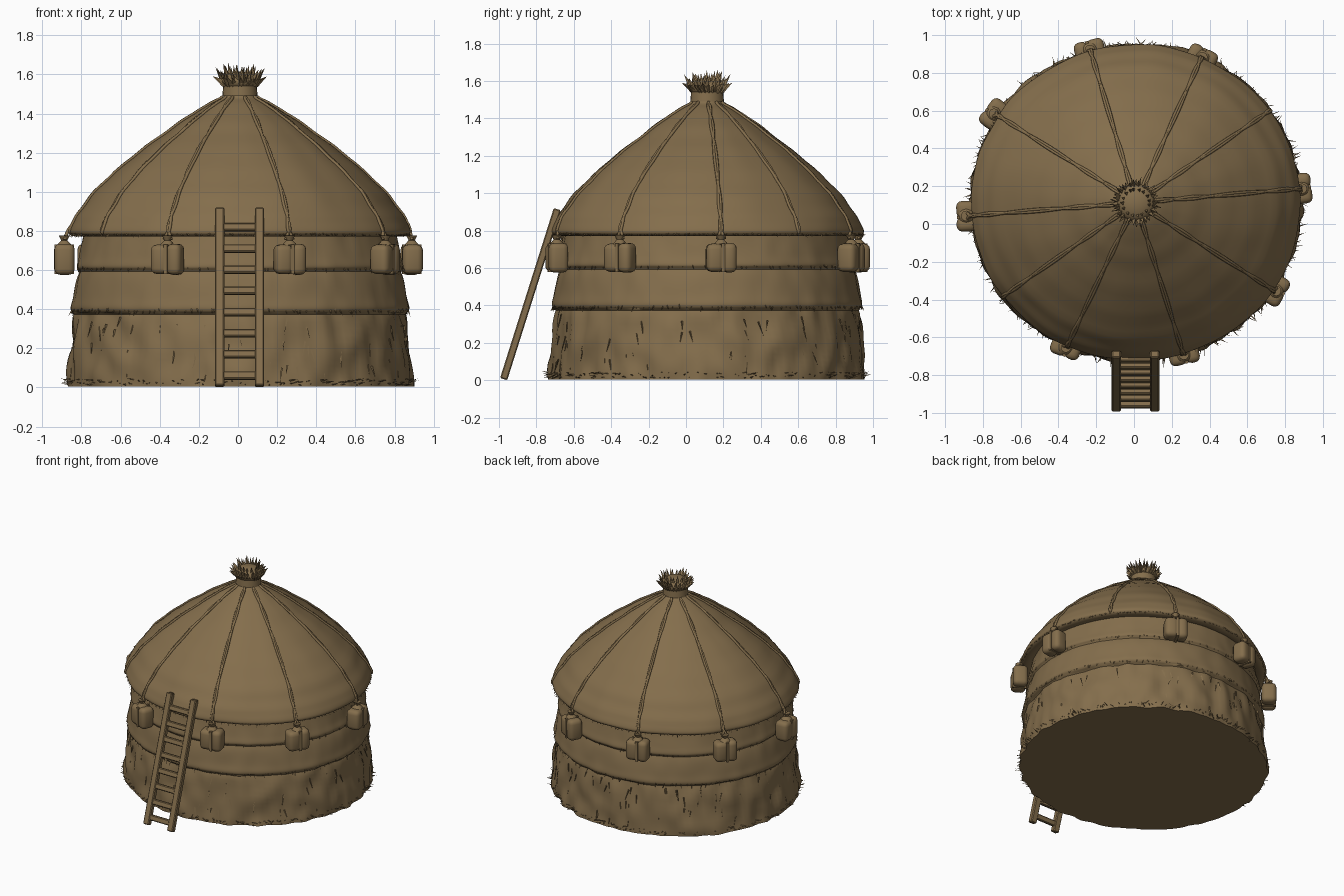
import bpy, bmesh, math, random
from mathutils import Vector, Matrix, noise

random.seed(4)
if "Cube" in bpy.data.objects:
    bpy.data.objects.remove(bpy.data.objects["Cube"])

straw = bpy.data.materials.new("straw_brown")
straw.use_nodes = True
STRAW = (0.23, 0.155, 0.072, 1)
straw.diffuse_color = STRAW
straw.node_tree.nodes["Principled BSDF"].inputs["Base Color"].default_value = STRAW

CENTRE = Vector((0.01, 0.113, 0))
SQUASH = 0.96
# Where the ropes end around the eave, and whether a bundle hangs there
ROPES = [((-0.24, 0.95), True), ((0.37, 0.91), True), ((0.66, 0.56), False), ((0.91, 0.19), True),
         ((0.77, -0.37), True), ((0.27, -0.72), True), ((-0.37, -0.68), True),
         ((-0.66, -0.36), False), ((-0.91, 0.04), True), ((-0.76, 0.60), True)]


def rope_angle(end):
    return math.atan2((end[1] - CENTRE.y) / SQUASH, end[0] - CENTRE.x)


def ring_point(r, a, z):
    return CENTRE + Vector((r * math.cos(a), r * SQUASH * math.sin(a), z))


def finish(bm, name, angle=40):
    bmesh.ops.recalc_face_normals(bm, faces=bm.faces)
    mesh = bpy.data.meshes.new(name)
    bm.to_mesh(mesh)
    bm.free()
    mesh.materials.append(straw)
    ob = bpy.data.objects.new(name, mesh)
    bpy.context.collection.objects.link(ob)
    bpy.ops.object.select_all(action='DESELECT')
    ob.select_set(True)
    bpy.context.view_layer.objects.active = ob
    bpy.ops.object.shade_smooth_by_angle(angle=math.radians(angle))


def smooth_path(pts, steps=5):
    # Catmull-Rom through the profile points
    p = [Vector(q) for q in pts]
    p = [2 * p[0] - p[1]] + p + [2 * p[-1] - p[-2]]
    out = []
    for i in range(1, len(p) - 2):
        a, b, c, d = p[i - 1:i + 3]
        for k in range(steps):
            t = k / steps
            out.append(0.5 * (2 * b + (c - a) * t + (2 * a - 5 * b + 4 * c - d) * t ** 2
                              + (3 * b - a - 3 * c + d) * t ** 3))
    return out + [p[-2]]


def lathe(name, profile, bump, segs=160, cap=False):
    bm = bmesh.new()
    rings = []
    for r, z in profile:
        ring = []
        for s in range(segs):
            a = math.tau * s / segs
            ring.append(bm.verts.new(ring_point(r + bump(r, a, z), a, z)))
        rings.append(ring)
    for lo, hi in zip(rings, rings[1:]):
        for s in range(segs):
            t = (s + 1) % segs
            bm.faces.new((lo[s], lo[t], hi[t], hi[s]))
    if cap:
        bm.faces.new(rings[-1])
    finish(bm, name)


def blade(bm, base, direction, length, width):
    # Thin three-sided straw spike
    d = Vector(direction).normalized()
    side = d.orthogonal().normalized()
    foot = [bm.verts.new(base + Matrix.Rotation(math.tau * k / 3, 3, d) @ side * width) for k in range(3)]
    tip = bm.verts.new(base + d * length)
    for k in range(3):
        bm.faces.new((foot[k], foot[(k + 1) % 3], tip))
    bm.faces.new(foot)


def fringe(name, r, z, count, outward, down, length, rise=0.012):
    bm = bmesh.new()
    for i in range(count):
        a = math.tau * (i + random.random()) / count
        swing = a + random.uniform(-1.1, 1.1)
        d = Vector((math.cos(swing) * outward, math.sin(swing) * outward, -down * random.uniform(0.5, 1.2)))
        blade(bm, ring_point(r, a, z + random.uniform(0, rise)), d,
              length * random.uniform(0.5, 1.2), random.uniform(0.004, 0.007))
    finish(bm, name)


# Roof: a nearly straight cone that rounds over at the eave
ROOF = smooth_path([(0.078, 1.53), (0.086, 1.485), (0.15, 1.45), (0.255, 1.385), (0.365, 1.31), (0.555, 1.17),
                    (0.74, 1.0), (0.818, 0.9), (0.865, 0.82), (0.868, 0.785), (0.83, 0.772), (0.77, 0.79)])


def roof_bump(r, a, z):
    layers = 0.003 * math.sin(z * 52) if 0.85 < z < 1.4 else 0
    return layers + 0.01 * r * noise.noise(Vector((math.cos(a) * 4, math.sin(a) * 4, z * 5)))


lathe("thatched_roof", ROOF, roof_bump)
fringe("eave_straw", 0.86, 0.78, 260, 0.7, 0.6, 0.025)


# Walls: three overlapping thatch skirts
def wall_bump(r, a, z):
    strength = 0.024 if z < 0.38 else 0.007
    return strength * noise.noise(Vector((math.cos(a) * 9, math.sin(a) * 9, z * 7)))


SKIRTS = {
    "upper_wall": [(0.79, 0.83), (0.805, 0.75), (0.823, 0.67), (0.836, 0.62), (0.825, 0.6), (0.81, 0.58)],
    "middle_wall": [(0.80, 0.64), (0.832, 0.56), (0.853, 0.46), (0.864, 0.405), (0.848, 0.38), (0.82, 0.36)],
    "lower_wall": [(0.81, 0.43), (0.843, 0.36), (0.863, 0.2), (0.875, 0.06), (0.878, 0.005)],
}
for name, pts in SKIRTS.items():
    lathe(name, smooth_path(pts), wall_bump, cap=name == "lower_wall")
fringe("upper_wall_straw", 0.828, 0.612, 130, 0.4, 1, 0.03)
fringe("middle_wall_straw", 0.855, 0.4, 160, 0.4, 1, 0.04)
fringe("ground_straw", 0.86, 0.01, 300, 1, -0.15, 0.055, 0.03)

# Loose straw lying on the lower walls
bm = bmesh.new()
for i in range(150):
    a = random.uniform(0, math.tau)
    z = random.uniform(0.08, 0.36)
    lean_side = random.uniform(-0.35, 0.35)
    d = (math.cos(a) * 0.18 - math.sin(a) * lean_side, math.sin(a) * 0.18 + math.cos(a) * lean_side, -1)
    blade(bm, ring_point(0.872 - 0.07 * z, a, z), d, random.uniform(0.05, 0.09), 0.006)
finish(bm, "loose_wall_straw")

# Crown: lumpy straw head with broad spreading spikes
bm = bmesh.new()
bmesh.ops.create_uvsphere(bm, u_segments=20, v_segments=10, radius=0.1,
                          matrix=Matrix.Translation(CENTRE + Vector((0, 0, 1.565))) @ Matrix.Diagonal((1, 1, 0.5, 1)))
for r, z, lean, length, count in ((0.08, 1.55, 1.5, 0.065, 26), (0.08, 1.555, 0.6, 0.085, 24),
                                  (0.06, 1.56, 0.25, 0.095, 16)):
    for i in range(count):
        a = math.tau * (i + random.random() * 0.7) / count
        blade(bm, ring_point(r, a, z), (math.cos(a) * lean, math.sin(a) * lean, 1),
              length * random.uniform(0.8, 1.15), 0.02)
finish(bm, "crown_tuft")

bm = bmesh.new()
bmesh.ops.create_cone(bm, cap_ends=True, segments=24, radius1=0.09, radius2=0.086, depth=0.05,
                      matrix=Matrix.Translation(CENTRE + Vector((0, 0, 1.515))))
finish(bm, "crown_binding")


# Ropes: two loosely twisted strands half sunk into the thatch
def tube(name, paths, radius):
    curve = bpy.data.curves.new(name, 'CURVE')
    curve.dimensions = '3D'
    curve.bevel_depth = radius
    curve.bevel_resolution = 1
    curve.use_fill_caps = True
    for path in paths:
        spline = curve.splines.new('POLY')
        spline.points.add(len(path) - 1)
        for point, co in zip(spline.points, path):
            point.co = (*co, 1)
    curve.materials.append(straw)
    ob = bpy.data.objects.new(name, curve)
    bpy.context.collection.objects.link(ob)


ROOF_LINE = [p for p in ROOF if p.y < 1.49][:-10]


def roof_rope(name, a):
    strands = []
    for phase in (0, math.pi):
        path = []
        for k, (r, z) in enumerate(ROOF_LINE):
            p = ring_point(r + roof_bump(r, a, z) + 0.003, a, z + 0.002)
            path.append(p + Vector((-math.sin(a), math.cos(a), 0)) * 0.006 * math.sin(k * 0.4 + phase))
        strands.append(path)
    tube(name, strands, 0.008)


# Hanging bundles: soft lobes, straps, gathered neck and rope loop
def bundle(name, end, a):
    frame = (Matrix.Translation((end[0] - 0.022 * math.cos(a), end[1] - 0.03 * math.sin(a), 0.655))
             @ Matrix.Rotation(a + random.uniform(-0.1, 0.1), 4, 'Z'))
    bm = bmesh.new()
    for side, width, height in ((-0.034, 0.092, 0.15), (0.044, 0.076, 0.158)):
        box = bmesh.ops.create_cube(bm, size=1, matrix=frame @ Matrix.Translation((0, side, 0))
                                    @ Matrix.Diagonal((0.104, width, height, 1)))
        edges = {e for v in box["verts"] for e in v.link_edges}
        bmesh.ops.bevel(bm, geom=list(edges), offset=0.03, segments=3, profile=0.5, affect='EDGES')
    bmesh.ops.create_cube(bm, size=1, matrix=frame @ Matrix.Translation((0, 0.007, 0))
                          @ Matrix.Diagonal((0.098, 0.018, 0.15, 1)))
    for z, low, high in ((0.085, 0.04, 0.016), (0.108, 0.016, 0.028)):
        bmesh.ops.create_cone(bm, cap_ends=True, segments=10, radius1=low, radius2=high, depth=0.025,
                              matrix=frame @ Matrix.Translation((0, 0, z)))
    finish(bm, name)
    top = frame @ Vector((0, 0, 0.1))
    eave = ring_point(0.862, a, 0.83)
    tube(name + "_loop", [[top + frame.to_3x3() @ Vector((0, s, 0)), (top + eave) / 2 + Vector((0, 0, 0.01)), eave]
                          for s in (-0.02, 0.02)], 0.009)


for i, (end, loaded) in enumerate(ROPES):
    angle = rope_angle(end)
    roof_rope(f"roof_rope_{i + 1}", angle)
    if loaded:
        bundle(f"hanging_bundle_{i + 1}", end, angle)

# Ladder leaning on the front eave
FOOT, HEAD = Vector((0.008, -0.975, 0.006)), Vector((0.008, -0.688, 0.915))
lean = (HEAD - FOOT).to_track_quat('Z', 'Y').to_matrix().to_4x4()


def beam(name, centre, size):
    bm = bmesh.new()
    bmesh.ops.create_cube(bm, size=1, matrix=Matrix.Translation(centre) @ lean @ Matrix.Diagonal((*size, 1)))
    bmesh.ops.bevel(bm, geom=bm.edges[:], offset=0.006, segments=1, affect='EDGES')
    finish(bm, name, 30)


for label, x in (("left", 0.102), ("right", -0.102)):
    beam(f"ladder_{label}_rail", (FOOT + HEAD) / 2 + Vector((x, 0, 0)), (0.048, 0.04, (HEAD - FOOT).length))
for i in range(8):
    beam(f"ladder_rung_{i + 1}", FOOT.lerp(HEAD, 0.06 + i * 0.119), (0.2, 0.03, 0.04))
